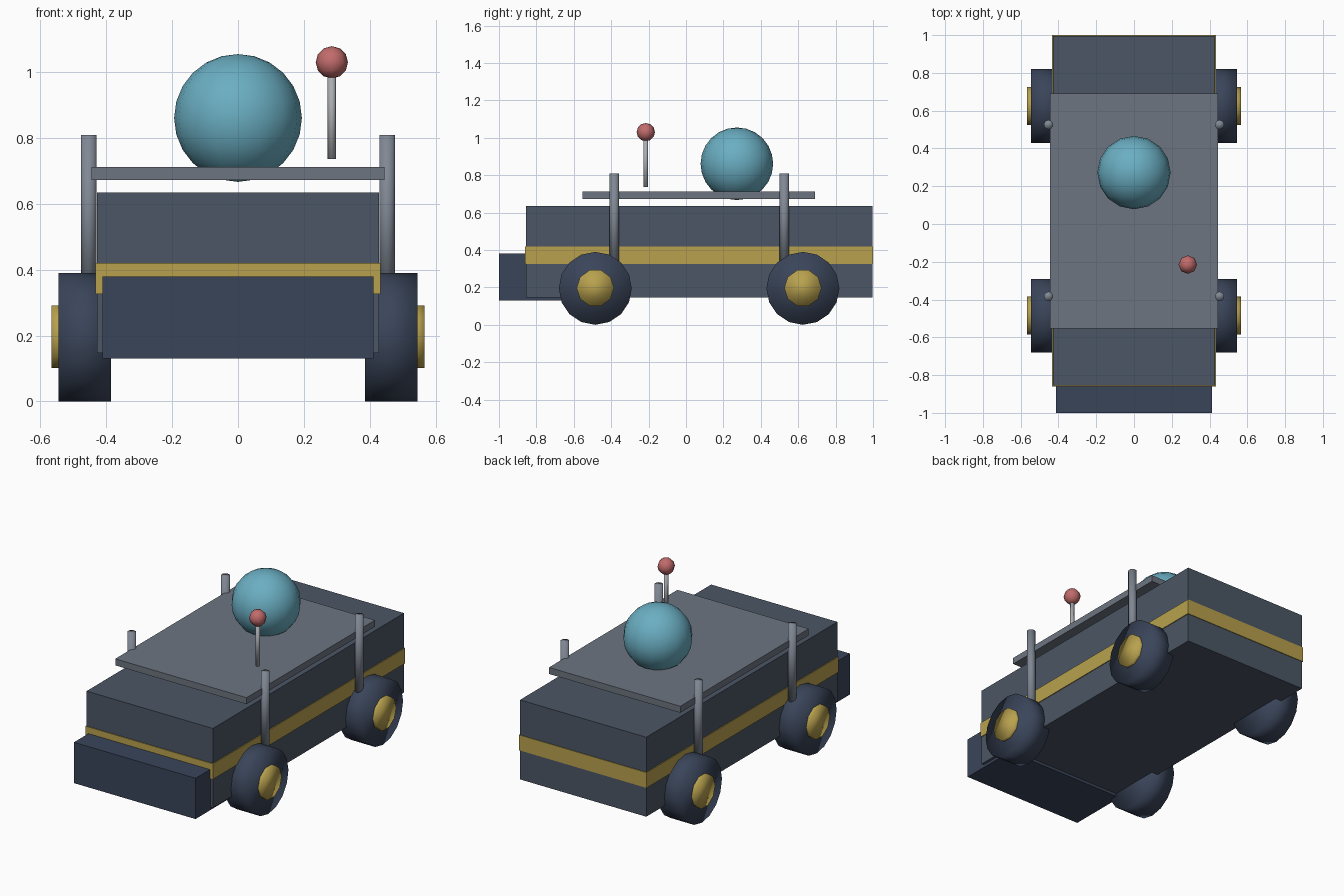
import bpy
from math import pi

if "Cube" in bpy.data.objects:
    bpy.data.objects.remove(bpy.data.objects["Cube"])


def mat(name, r, g, b):
    m = bpy.data.materials.new(name)
    lin = [((c / 255 + 0.055) / 1.055) ** 2.4 for c in (r, g, b)]
    m.diffuse_color = (*lin, 1)
    m.use_nodes = True
    m.node_tree.nodes["Principled BSDF"].inputs["Base Color"].default_value = m.diffuse_color
    return m


SLATE = mat("slate", 75, 86, 101)
NAVY = mat("navy", 58, 69, 90)
GOLD = mat("gold", 184, 161, 78)
PLATE = mat("plate_grey", 109, 117, 128)
STEEL = mat("steel", 128, 136, 148)
SILVER = mat("silver", 170, 172, 176)
TEAL = mat("teal", 106, 174, 194)
RED = mat("red", 194, 107, 107)


def finish(name, material, smooth=False):
    o = bpy.context.object
    o.name = name
    o.data.materials.append(material)
    if smooth:
        bpy.ops.object.shade_smooth()
    return o


def box(name, x, y, z, material):
    """Box from (min, max) ranges."""
    bpy.ops.mesh.primitive_cube_add(size=1, location=[sum(r) / 2 for r in (x, y, z)])
    bpy.context.object.scale = [r[1] - r[0] for r in (x, y, z)]
    bpy.ops.object.transform_apply(location=False, rotation=False, scale=True)
    return finish(name, material)


def rod(name, r, x, y, z0, z1, material, sides=10):
    """Upright cylinder."""
    bpy.ops.mesh.primitive_cylinder_add(vertices=sides, radius=r, depth=z1 - z0,
                                        location=(x, y, (z0 + z1) / 2))
    return finish(name, material, True)


def disc(name, r, x0, x1, y, z, sides, material):
    """Cylinder lying along x."""
    bpy.ops.mesh.primitive_cylinder_add(vertices=sides, radius=r, depth=abs(x1 - x0),
                                        location=((x0 + x1) / 2, y, z),
                                        rotation=(0, pi / 2, 0))
    return finish(name, material, True)


def ball(name, r, loc, seg, rings, material):
    bpy.ops.mesh.primitive_uv_sphere_add(segments=seg, ring_count=rings, radius=r, location=loc)
    return finish(name, material, True)


# Hull, trim band, front bumper and raised roof deck
box("body", (-0.428, 0.428), (-0.855, 0.996), (0.147, 0.634), SLATE)
box("trim_band", (-0.433, 0.433), (-0.86, 1.0), (0.326, 0.42), GOLD)
box("front_bumper", (-0.412, 0.412), (-1.0, -0.62), (0.13, 0.38), NAVY)
box("roof_deck", (-0.445, 0.445), (-0.553, 0.691), (0.672, 0.712), PLATE)

# Wheels, hubs and the corner posts above them, on both sides
for side, s in (("right", 1), ("left", -1)):
    for end, wy, py in (("front", -0.485, -0.383), ("rear", 0.625, 0.526)):
        disc(f"{side}_{end}_wheel", 0.195, s * 0.385, s * 0.545, wy, 0.195, 16, NAVY)
        disc(f"{side}_{end}_hub", 0.1, s * 0.52, s * 0.566, wy, 0.197, 10, GOLD)
        rod(f"{side}_{end}_post", 0.025, s * 0.453, py, 0.33, 0.81, STEEL)

# Dome on the deck and antenna with its tip
ball("dome", 0.194, (0, 0.272, 0.861), 16, 12, TEAL)
rod("antenna", 0.0125, 0.285, -0.215, 0.736, 1.0, SILVER, 8)
ball("antenna_tip", 0.049, (0.285, -0.215, 1.03), 8, 6, RED)
